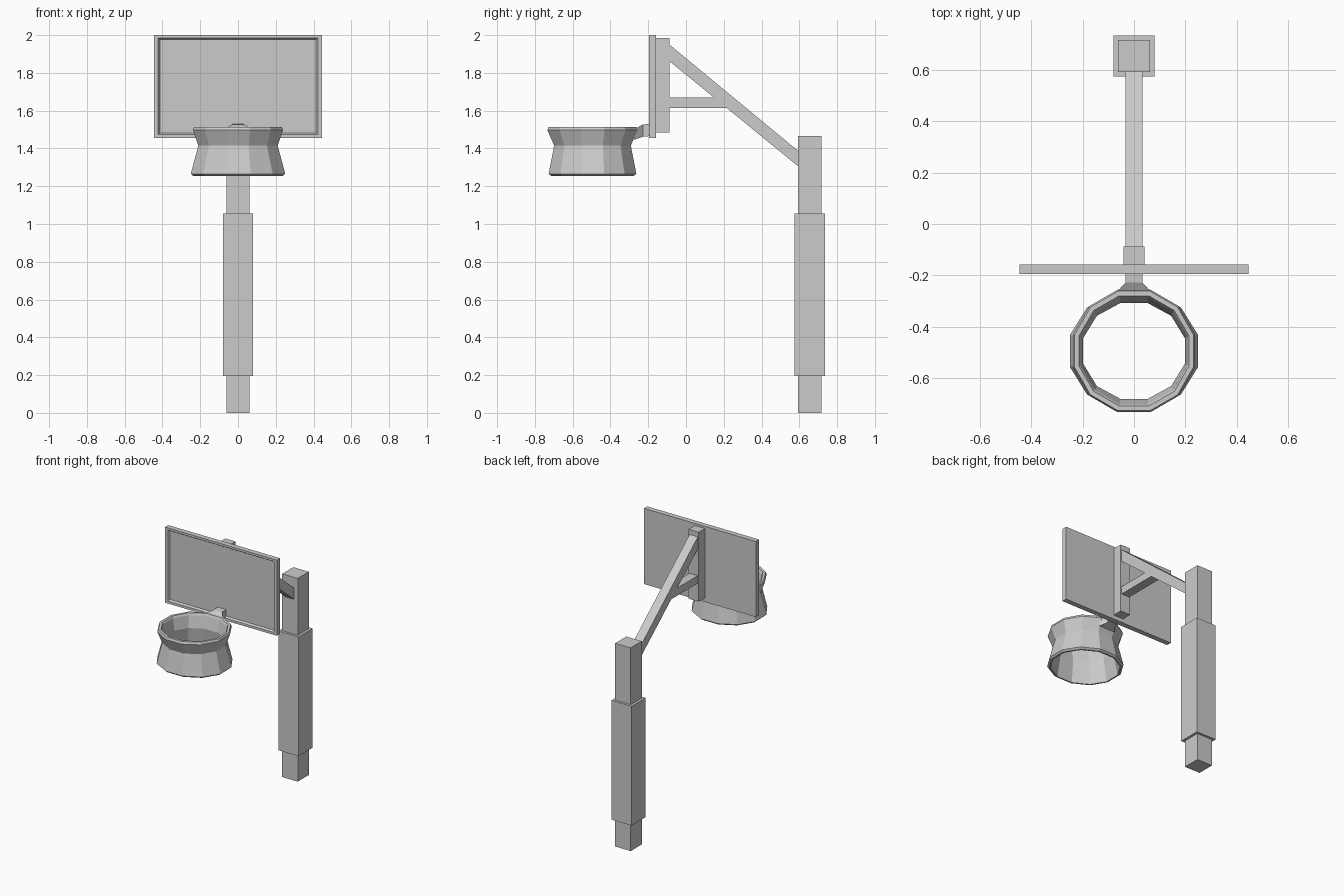
import bpy, bmesh, math

old = bpy.data.objects.get("Cube")
if old:
    bpy.data.objects.remove(old, do_unlink=True)

grey = bpy.data.materials.new("plain grey")
grey.use_nodes = True
grey.diffuse_color = (0.6, 0.6, 0.6, 1)
grey.node_tree.nodes["Principled BSDF"].inputs["Base Color"].default_value = (0.6, 0.6, 0.6, 1)


def finish(name, bm):
    bmesh.ops.recalc_face_normals(bm, faces=bm.faces)
    mesh = bpy.data.meshes.new(name)
    bm.to_mesh(mesh)
    bm.free()
    mesh.materials.append(grey)
    obj = bpy.data.objects.new(name, mesh)
    bpy.context.collection.objects.link(obj)
    return obj


def loft(name, rings, caps=True, closed=False):
    """Join rings of points into a skin, with capped ends or closed on itself."""
    bm = bmesh.new()
    loops = [[bm.verts.new(p) for p in ring] for ring in rings]
    pairs = list(zip(loops, loops[1:]))
    if closed:
        pairs.append((loops[-1], loops[0]))
    for a, b in pairs:
        for i in range(len(a)):
            j = (i + 1) % len(a)
            bm.faces.new((a[i], a[j], b[j], b[i]))
    if caps and not closed:
        bm.faces.new(loops[0])
        bm.faces.new(loops[-1])
    return finish(name, bm)


def side_prism(name, half_width, outline):
    """Extrude a (y, z) outline across x."""
    return loft(name, [[(s * half_width, y, z) for y, z in outline] for s in (-1, 1)])


def box(name, half_width, y0, y1, z0, z1):
    return side_prism(name, half_width, [(y0, z0), (y1, z0), (y1, z1), (y0, z1)])


def rect(half_width, y, z0, z1, y_top=None):
    """Rectangle facing the front."""
    top = y if y_top is None else y_top
    return [(-half_width, y, z0), (half_width, y, z0),
            (half_width, top, z1), (-half_width, top, z1)]


# Pole and its padded sleeve
box("pole", 0.062, 0.592, 0.718, 0, 1.465)
box("pole_sleeve", 0.08, 0.575, 0.735, 0.195, 1.055)

# Sloping arm, short strut and the block behind the board
side_prism("support_arm", 0.033, [(-0.1, 1.96), (-0.1, 1.872), (0.6, 1.3), (0.6, 1.382)])
side_prism("support_strut", 0.033, [(-0.1, 1.615), (0.215, 1.615), (0.155, 1.67), (-0.1, 1.67)])
box("mount_block", 0.04, -0.16, -0.087, 1.485, 1.985)

# Backboard with a recessed front panel
loft("backboard", [rect(0.446, -0.158, 1.455, 2.0),
                   rect(0.446, -0.195, 1.455, 2.0),
                   rect(0.423, -0.195, 1.473, 1.984),
                   rect(0.414, -0.182, 1.482, 1.976)])

# Flared bracket between board and hoop
loft("hoop_bracket", [rect(0.033, -0.185, 1.466, 1.53),
                      rect(0.033, -0.228, 1.462, 1.527),
                      rect(0.064, -0.275, 1.446, 1.508, -0.262)])

# Twelve-sided hoop and net: (x reach, y reach, height) around the wall section
section = [(0.238, 0.22, 1.255), (0.25, 0.232, 1.266), (0.21, 0.203, 1.415),
           (0.238, 0.239, 1.498), (0.232, 0.233, 1.514), (0.215, 0.215, 1.514),
           (0.208, 0.208, 1.5), (0.198, 0.187, 1.415), (0.228, 0.21, 1.255)]
SIDES = 12
corner = 1 / math.cos(math.pi / SIDES)
angles = [2 * math.pi * (i + 0.5) / SIDES for i in range(SIDES)]
loft("hoop_and_net", [[(rx * corner * math.cos(a), -0.495 + ry * corner * math.sin(a), z)
                       for a in angles] for rx, ry, z in section], closed=True)
